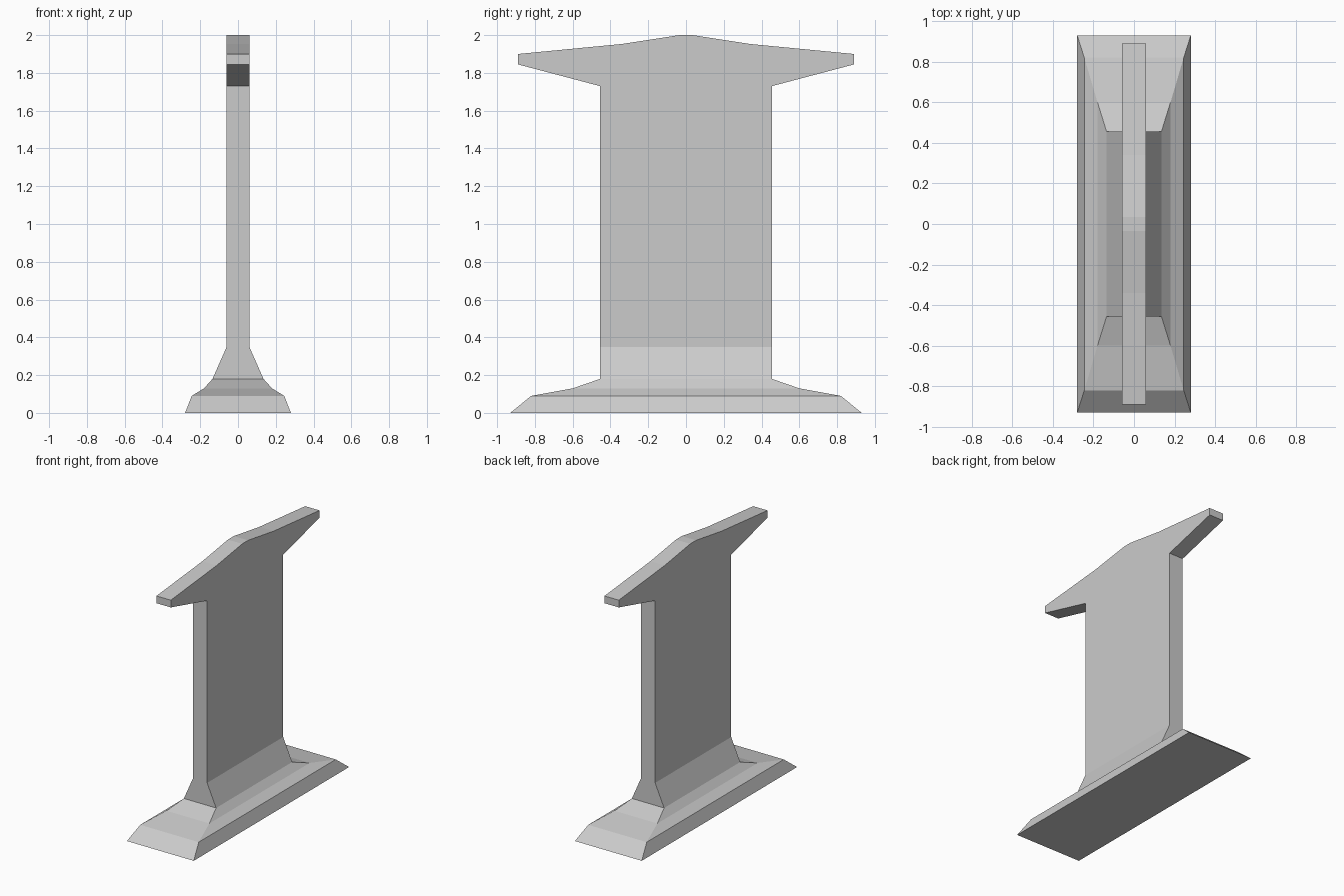
import bpy
import bmesh

if "Cube" in bpy.data.objects:
    bpy.data.objects.remove(bpy.data.objects["Cube"])

GREY = (0.6, 0.6, 0.6, 1.0)
stone = bpy.data.materials.new("plain_grey")
stone.use_nodes = True
stone.diffuse_color = GREY
stone.node_tree.nodes["Principled BSDF"].inputs["Base Color"].default_value = GREY

HALF_T = 0.06    # half thickness of the slab
HALF_W = 0.455   # half width of the slab
FLARE_TOP = 0.35


def finish(bm, name):
    bmesh.ops.recalc_face_normals(bm, faces=bm.faces)
    mesh = bpy.data.meshes.new(name)
    bm.to_mesh(mesh)
    bm.free()
    mesh.materials.append(stone)
    obj = bpy.data.objects.new(name, mesh)
    bpy.context.collection.objects.link(obj)
    return obj


def loft(name, levels):
    """Stack rectangles given as (z, half x, half y)."""
    bm = bmesh.new()
    rings = [[bm.verts.new((sx * hx, sy * hy, z))
              for sx, sy in ((-1, -1), (1, -1), (1, 1), (-1, 1))]
             for z, hx, hy in levels]
    for low, high in zip(rings, rings[1:]):
        for i in range(4):
            j = (i + 1) % 4
            bm.faces.new((low[i], low[j], high[j], high[i]))
    bm.faces.new(rings[0])
    bm.faces.new(rings[-1])
    return finish(bm, name)


def extrude_profile(name, half, thickness):
    """Mirror a half outline of (y, z) points and extrude it along x."""
    outline = half + [(-y, z) for y, z in reversed(half)]
    bm = bmesh.new()
    face = bm.faces.new([bm.verts.new((-thickness, y, z)) for y, z in outline])
    grown = bmesh.ops.extrude_face_region(bm, geom=[face], use_keep_orig=True)
    moved = [g for g in grown["geom"] if isinstance(g, bmesh.types.BMVert)]
    bmesh.ops.translate(bm, verts=moved, vec=(2 * thickness, 0, 0))
    return finish(bm, name)


# Stepped foot with sloping sides, flaring in to the slab
loft("foot", [
    (0.0, 0.28, 0.93),
    (0.09, 0.245, 0.82),
    (0.13, 0.18, 0.60),
    (0.18, 0.135, HALF_W),
    (FLARE_TOP, HALF_T, HALF_W),
])

# Upright slab with pointed arms and a low peaked top
extrude_profile("slab_with_arms", [
    (HALF_W, FLARE_TOP),
    (HALF_W, 1.73),
    (0.89, 1.845),
    (0.89, 1.90),
    (0.34, 1.953),
    (0.035, 2.0),
], HALF_T)
